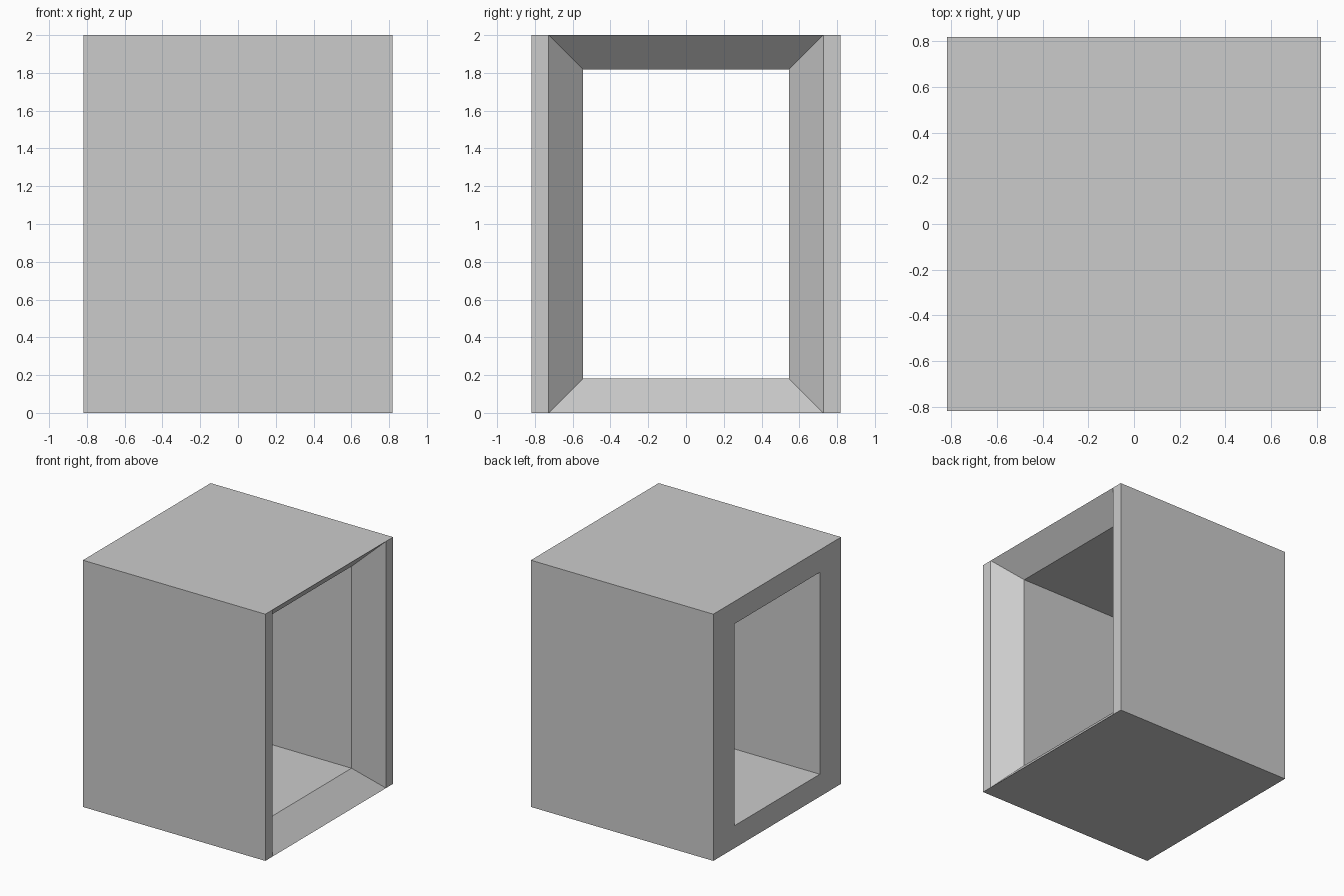
import bpy
import bmesh

cube = bpy.data.objects.get("Cube")
if cube:
    bpy.data.objects.remove(cube, do_unlink=True)

# Proportions: the block is 22 units tall
U = 2 / 22
HALF = 9 * U         # half width and half depth
HEIGHT = 22 * U
WALL = 3 * U         # side wall thickness
SLAB = 2 * U         # floor and ceiling thickness, also splay depth
LIP = U              # side rim left at the wide end of the splay

# One flat grey
grey = bpy.data.materials.new("plain_grey")
grey.use_nodes = True
color = (0.6, 0.6, 0.6, 1)
grey.diffuse_color = color
grey.node_tree.nodes["Principled BSDF"].inputs["Base Color"].default_value = color

bm = bmesh.new()


def ring(x, y, z):
    """Rectangle across x, inset z from the floor and the roof."""
    corners = ((-y, z), (y, z), (y, HEIGHT - z), (-y, HEIGHT - z))
    return [bm.verts.new((x, b, c)) for b, c in corners]


def bridge(a, b, sides=range(4)):
    """Join two rings with quads on the given sides."""
    for i in sides:
        j = (i + 1) % 4
        bm.faces.new((a[i], a[j], b[j], b[i]))


outer_left = ring(-HALF, HALF, 0)
outer_right = ring(HALF, HALF, 0)
splay_mouth = ring(HALF, HALF - LIP, 0)
splay_throat = ring(HALF - SLAB, HALF - WALL, SLAB)
tunnel_end = ring(-HALF, HALF - WALL, SLAB)

# Outer walls, then floor and roof whose right edge meets the splay directly
walls, slabs = (1, 3), (0, 2)
bridge(outer_left, outer_right, walls)
for i in slabs:
    j = i + 1
    bm.faces.new((outer_left[i], outer_left[j], outer_right[j],
                  splay_mouth[j], splay_mouth[i], outer_right[i]))

# Narrow side rims, splayed reveal, straight tunnel, flat left rim
bridge(outer_right, splay_mouth, walls)
bridge(splay_mouth, splay_throat)
bridge(splay_throat, tunnel_end)
bridge(tunnel_end, outer_left)

bmesh.ops.recalc_face_normals(bm, faces=bm.faces)
mesh = bpy.data.meshes.new("open_block")
bm.to_mesh(mesh)
bm.free()
mesh.materials.append(grey)
block = bpy.data.objects.new("open_block", mesh)
bpy.context.collection.objects.link(block)
